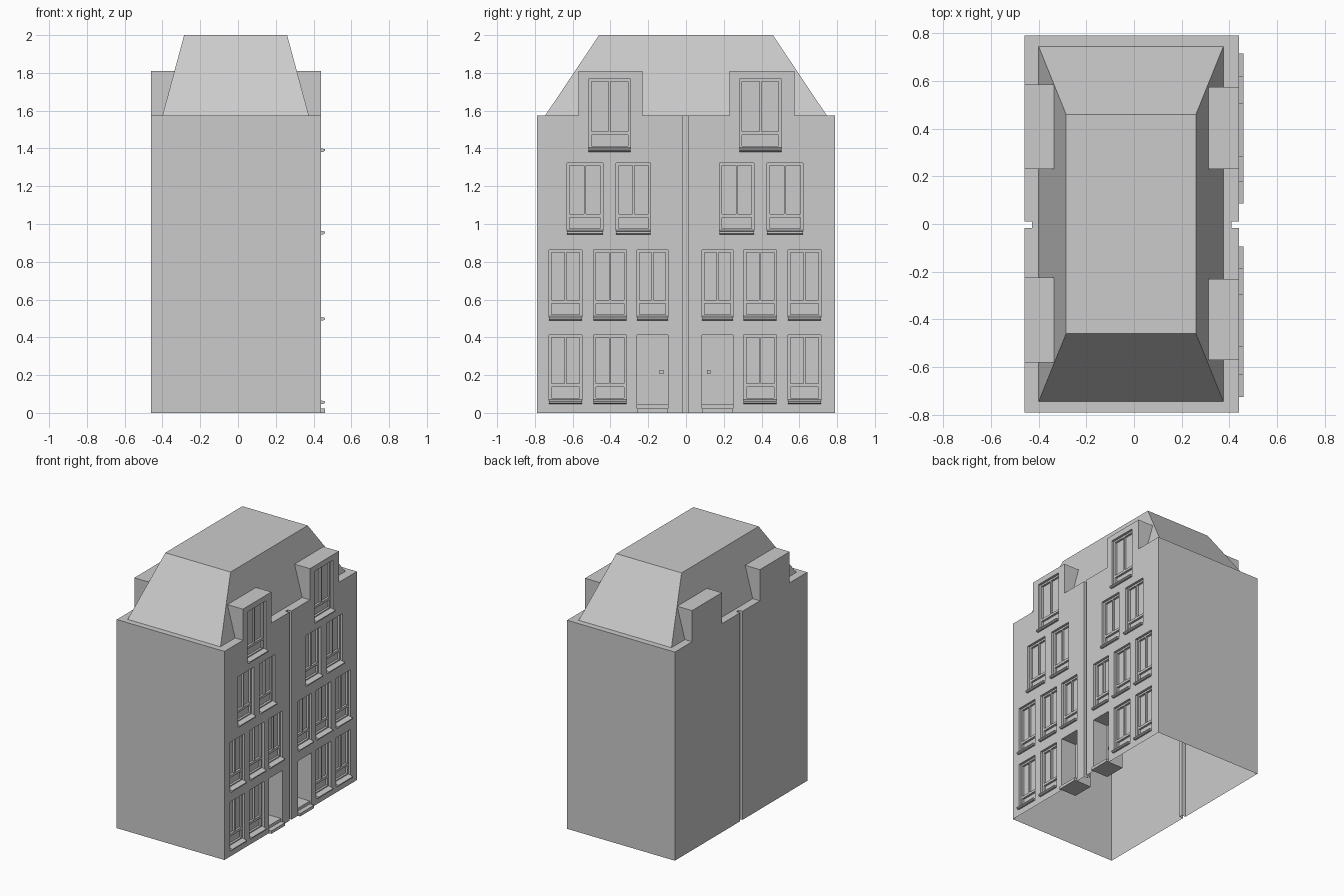
import bpy, bmesh
from mathutils import Vector

if "Cube" in bpy.data.objects:
    bpy.data.objects.remove(bpy.data.objects["Cube"])

XF, XB, Y, EAVE, DORM, TOP = 0.44, -0.46, 0.79, 1.575, 1.81, 2.0
GROOVE, GD = (-0.016, 0.01), 0.032
X, NX, PY, NY, UP, DOWN = (1, 0, 0), (-1, 0, 0), (0, 1, 0), (0, -1, 0), (0, 0, 1), (0, 0, -1)


def face(bm, pts, n):
    """Add a face whose normal points along n."""
    f = bm.faces.new([bm.verts.new(p) for p in pts])
    f.normal_update()
    if f.normal.dot(Vector(n)) < 0:
        f.normal_flip()


def panel(bm, x, rect, holes, n):
    """Flat sheet at x covering rect (y0, y1, z0, z1) minus rectangular holes."""
    ys = sorted({v for r in [rect] + holes for v in r[:2]})
    zs = sorted({v for r in [rect] + holes for v in r[2:]})
    for a, b in zip(ys, ys[1:]):
        for c, d in zip(zs, zs[1:]):
            m, k = (a + b) / 2, (c + d) / 2
            if not any(h[0] < m < h[1] and h[2] < k < h[3] for h in holes):
                face(bm, [(x, a, c), (x, b, c), (x, b, d), (x, a, d)], n)


def reveal(bm, xa, xb, r, ends=True):
    """Side faces of an opening between two depths."""
    a, b, c, d = r
    face(bm, [(xa, a, c), (xb, a, c), (xb, a, d), (xa, a, d)], PY)
    face(bm, [(xa, b, c), (xb, b, c), (xb, b, d), (xa, b, d)], NY)
    if ends:
        face(bm, [(xa, a, c), (xb, a, c), (xb, b, c), (xa, b, c)], UP)
        face(bm, [(xa, a, d), (xb, a, d), (xb, b, d), (xa, b, d)], DOWN)


def extrude_y(bm, prof, y0, y1):
    """Closed solid from an x-z profile swept along y."""
    f = bm.faces.new([bm.verts.new((x, y0, z)) for x, z in prof])
    res = bmesh.ops.extrude_face_region(bm, geom=[f])
    vs = [v for v in res['geom'] if isinstance(v, bmesh.types.BMVert)]
    bmesh.ops.translate(bm, verts=vs, vec=(0, y1 - y0, 0))
    bmesh.ops.recalc_face_normals(bm, faces=bm.faces)


def finish(bm, name):
    bmesh.ops.remove_doubles(bm, verts=bm.verts, dist=1e-5)
    bmesh.ops.dissolve_limit(bm, angle_limit=0.01, verts=bm.verts, edges=bm.edges)
    me = bpy.data.meshes.new(name)
    bm.to_mesh(me)
    bm.free()
    bpy.context.collection.objects.link(bpy.data.objects.new(name, me))


# Openings: left house listed, right house mirrored
rows = [(0.065, 0.412, [(-0.725, -0.55), (-0.49, -0.315)]),
        (0.507, 0.862, [(-0.725, -0.55), (-0.49, -0.315), (-0.26, -0.095)]),
        (0.963, 1.322, [(-0.63, -0.44), (-0.37, -0.187)]),
        (1.400, 1.768, [(-0.515, -0.293)])]


def both(a, b):
    return [(a, b), (-0.01 - b, -0.01 - a)]


windows = [(*s, z0, z1) for z0, z1, ys in rows for y in ys for s in both(*y)]
doors = [(*s, 0.0, 0.412) for s in both(-0.26, -0.095)]

# Roof outline
RB, RT = (-0.40, 0.375, 0.745), (-0.285, 0.26, 0.46)


def long_wall(name, x, s, base_x, top_x, dorm, openings):
    """Street or rear wall with groove, eaves ledge and two dormers."""
    bm = bmesh.new()
    n = (s, 0, 0)
    (d0, d1), (d2, d3) = dorm
    g = (*GROOVE, 0, EAVE)
    gaps = [(-Y, d0, EAVE, DORM), (d1, d2, EAVE, DORM), (d3, Y, EAVE, DORM)]
    panel(bm, x, (-Y, Y, 0, DORM), openings + [g] + gaps, n)
    reveal(bm, x, x - s * GD, g, ends=False)
    panel(bm, x - s * GD, g, [], n)
    for a, b, xo in [(-RB[2], d0, x), (d1, g[0], x), (g[0], g[1], x - s * GD),
                     (g[1], d2, x), (d3, RB[2], x)]:
        face(bm, [(xo, a, EAVE), (base_x, a, EAVE), (base_x, b, EAVE), (xo, b, EAVE)], UP)
    xr = base_x + (top_x - base_x) * (DORM - EAVE) / (TOP - EAVE)
    for a, b in dorm:
        for yy, nn in ((a, NY), (b, PY)):
            face(bm, [(x, yy, EAVE), (base_x, yy, EAVE), (xr, yy, DORM), (x, yy, DORM)], nn)
        face(bm, [(x, a, DORM), (xr, a, DORM), (xr, b, DORM), (x, b, DORM)], UP)
    finish(bm, name)


long_wall("street_wall", XF, 1, RB[1], RT[1], [(-0.57, -0.23), (0.23, 0.575)], windows + doors)
long_wall("rear_wall", XB, -1, RB[0], RT[0], [(-0.58, -0.225), (0.23, 0.585)], [])

# End walls with ledge strips
bm = bmesh.new()
for s in (-1, 1):
    face(bm, [(XB, s * Y, 0), (XF, s * Y, 0), (XF, s * Y, EAVE), (XB, s * Y, EAVE)], (0, s, 0))
    face(bm, [(XB, s * Y, EAVE), (XF, s * Y, EAVE), (XF, s * RB[2], EAVE), (XB, s * RB[2], EAVE)], UP)
finish(bm, "end_walls")

# Mansard roof
bm = bmesh.new()
lo, hi = [[(a, -h, z), (b, -h, z), (b, h, z), (a, h, z)]
          for (a, b, h), z in ((RB, EAVE), (RT, TOP))]
for i, n in enumerate((NY, X, PY, NX)):
    j = (i + 1) % 4
    face(bm, [lo[i], lo[j], hi[j], hi[i]], n)
face(bm, hi, UP)
finish(bm, "mansard_roof")

# Windows: recessed frame, two tall panes and a low panel
frames, sills = bmesh.new(), bmesh.new()
xf, xp = XF - 0.018, XF - 0.034
for r in windows:
    a, b, c, d = r
    m = (a + b) / 2
    cut = [(a + .014, m - .005, c + .09, d - .013), (m + .005, b - .014, c + .09, d - .013),
           (a + .014, b - .014, c + .013, c + .072)]
    reveal(frames, XF, xf, r)
    panel(frames, xf, r, cut, X)
    for h in cut:
        reveal(frames, xf, xp, h)
        panel(frames, xp, h, [], X)
    extrude_y(sills, [(xf, c + .005), (.46, c - .004), (.46, c - .012), (.452, c - .018), (xf, c - .018)],
              a, b)
finish(frames, "window_frames")
finish(sills, "window_sills")

# Doors: deep recess, handle and two steps
door, steps = bmesh.new(), bmesh.new()
xd = 0.315
for i, r in enumerate(doors):
    a, b, c, d = r
    reveal(door, XF, xd, r)
    panel(door, xd, r, [], X)
    hy = b - .035 if i == 0 else a + .035
    extrude_y(door, [(xd - .002, .205), (xd + .015, .205), (xd + .015, .226), (xd - .002, .226)],
              hy - .01, hy + .01)
    extrude_y(steps, [(xd, 0), (.46, 0), (.46, .022), (.425, .022), (.425, .044), (xd, .044)], a, b)
finish(door, "doors")
finish(steps, "door_steps")
